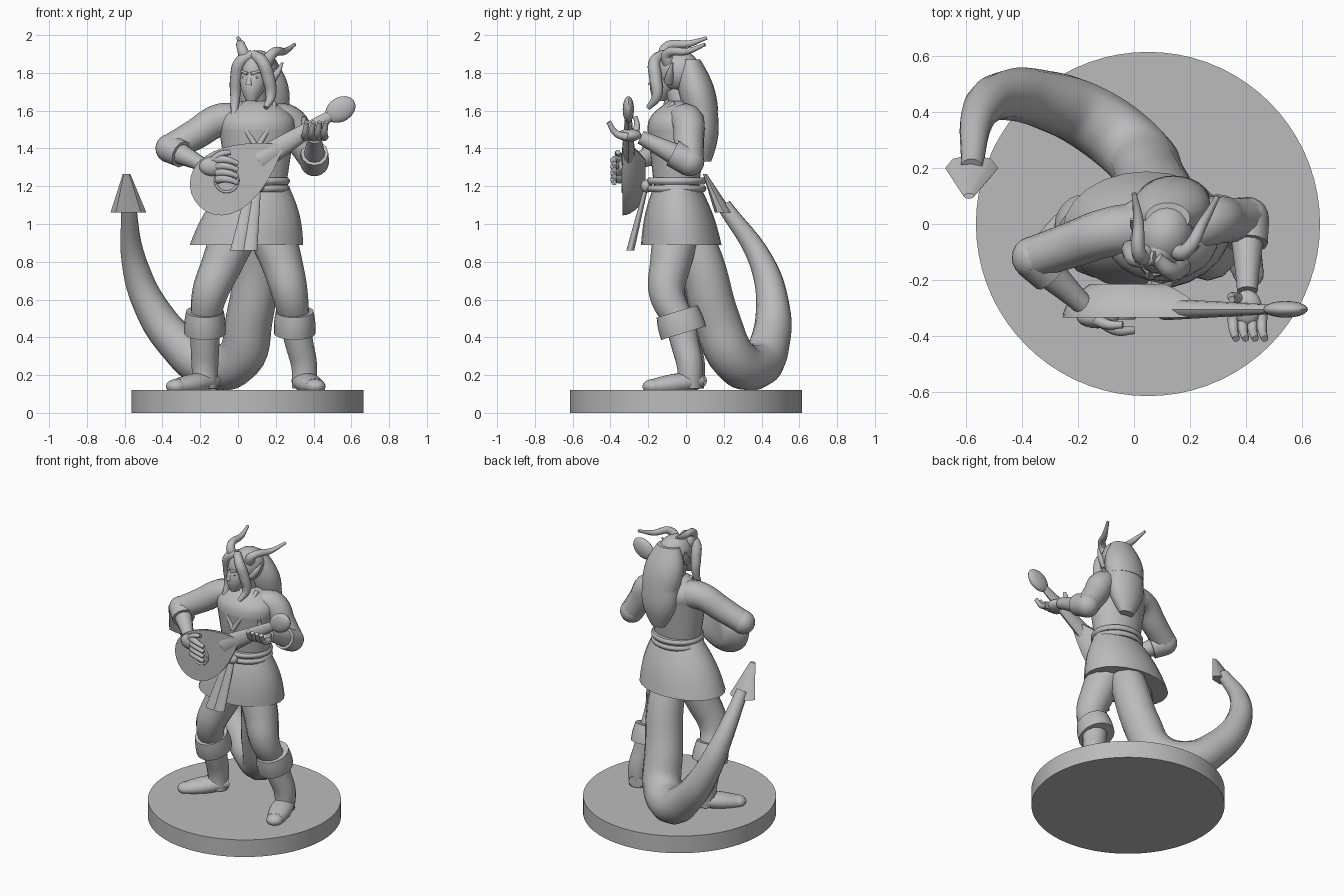
import bpy, bmesh
from math import sin, cos, pi, radians
from mathutils import Matrix, Vector

if "Cube" in bpy.data.objects:
    bpy.data.objects.remove(bpy.data.objects["Cube"])

GREY = (.5, .5, .5, 1)
stone = bpy.data.materials.new("plain grey")
stone.use_nodes = True
stone.diffuse_color = GREY
stone.node_tree.nodes["Principled BSDF"].inputs["Base Color"].default_value = GREY
HERE = Matrix.Identity(4)
parts = []


def finish(name, mesh):
    part = bpy.data.objects.new(name, mesh)
    bpy.context.scene.collection.objects.link(part)
    mesh.materials.clear()
    mesh.materials.append(stone)
    parts.append(part)


def finish_bmesh(name, bm):
    bmesh.ops.recalc_face_normals(bm, faces=bm.faces)
    mesh = bpy.data.meshes.new(name)
    bm.to_mesh(mesh)
    bm.free()
    finish(name, mesh)


def blend(start, end, t):
    return start + (end - start) * t


def place(location, angle, axis):
    return Matrix.Translation(location) @ Matrix.Rotation(radians(angle), 4, axis)


def skin(name, rings, frame=HERE):
    """Bridge matching rings of points and cap both ends."""
    bm = bmesh.new()
    loops = [[bm.verts.new(frame @ Vector(point)) for point in ring] for ring in rings]
    for lower, upper in zip(loops, loops[1:]):
        for i in range(len(lower)):
            bm.faces.new((lower[i - 1], lower[i], upper[i], upper[i - 1]))
    bm.faces.new(loops[0])
    bm.faces.new(loops[-1])
    finish_bmesh(name, bm)


def loft(name, low, high, r_low, r_high, flat=1, swell=0, frame=HERE, sides=24, steps=8):
    """Stack of level ellipses from low to high; flat squeezes the depth."""
    rings = []
    for step in range(steps + 1):
        t = step / steps
        centre = Vector(low).lerp(Vector(high), t)
        r = blend(r_low, r_high, t) + swell * sin(pi * t)
        angles = [2 * pi * i / sides for i in range(sides)]
        rings.append([centre + Vector((r * cos(a), r * flat * sin(a), 0)) for a in angles])
    skin(name, rings, frame)


def tube(name, path, thick, thin, swell=0, frame=HERE):
    """Smooth round tube through a path, tapering from thick to thin."""
    curve = bpy.data.curves.new(name, 'CURVE')
    curve.dimensions = '3D'
    curve.bevel_depth = 1
    curve.bevel_resolution = 4
    curve.resolution_u = 6
    curve.use_fill_caps = True
    spline = curve.splines.new('BEZIER')
    spline.radius_interpolation = 'CARDINAL'
    spline.bezier_points.add(len(path) - 1)
    for i, (knot, point) in enumerate(zip(spline.bezier_points, path)):
        t = i / (len(path) - 1)
        knot.co = frame @ Vector(point)
        knot.radius = blend(thick, thin, t) + swell * sin(pi * t)
        knot.handle_left_type = knot.handle_right_type = 'AUTO'
    guide = bpy.data.objects.new(name + " path", curve)
    bpy.context.scene.collection.objects.link(guide)
    graph = bpy.context.evaluated_depsgraph_get()
    mesh = bpy.data.meshes.new_from_object(guide.evaluated_get(graph))
    bpy.data.objects.remove(guide)
    finish(name, mesh)


def ball(name, location, size, frame=HERE):
    bm = bmesh.new()
    matrix = frame @ Matrix.Translation(location) @ Matrix.Diagonal((*size, 1))
    bmesh.ops.create_uvsphere(bm, u_segments=20, v_segments=12, radius=1, matrix=matrix)
    finish_bmesh(name, bm)


# Round base
loft("base", (.05, 0, 0), (.05, 0, .12), .615, .615, sides=72, steps=1)

# Tunic: body, lapels, skirt, belt and hanging sash
waist, chest, collar = (.1, -.05, 1.2), (.1, -.05, 1.5), (.1, -.03, 1.65)
loft("torso", waist, chest, .155, .2, flat=.77)
loft("shoulders", chest, collar, .2, .08, flat=.77, swell=.045)
loft("skirt", (.045, -.025, .89), (.1, -.05, 1.22), .3, .16, flat=.71, swell=.022)
for z in (1.17, 1.21):
    loft("belt", (.1, -.05, z), (.1, -.05, z + .035), .165, .165, flat=.9, swell=.01)
ball("belt_knot", (.1, -.21, 1.2), (.04, .03, .035))
for x in (0, .06):
    loft("sash_tail", (x, -.295, .86), (x / 2 + .07, -.21, 1.2), .042, .022, flat=.5)
for side in (-1, 1):
    edge = [(.1 + side * across, y, z) for across, y, z in
            ((.09, -.06, 1.64), (.08, -.16, 1.55), (0, -.2, 1.4))]
    tube("lapel", edge, .015, .015)

# Legs with rolled cuffs, boots and feet
legs = {
    "right": ((0, -.03, 1), (-.08, -.07, .8), (-.15, -.09, .63), (-.175, -.03, .48), (-.175, .03), -48),
    "left": ((.16, -.04, 1), (.23, -.08, .8), (.275, -.1, .63), (.3, -.03, .48), (.35, .02), 17),
}
for side, (hip, thigh, knee, calf, foot, turn) in legs.items():
    sole = Vector((*foot, .13))
    ankle = sole + Vector((0, 0, .12))
    tube(side + "_leg", (hip, thigh, knee, calf), .125, .08)
    tube(side + "_boot", (calf, ankle.lerp(calf, .5), ankle, sole), .082, .065)
    loft(side + "_cuff", (0, 0, -.06), (0, 0, .06), .11, .1, flat=1.13, swell=.004,
         frame=place(calf, 17, 'X'))
    ahead = place(sole, turn, 'Z') @ Matrix.Rotation(radians(90), 4, 'X')
    loft(side + "_foot", (0, .04, -.065), (0, .01, .2), .05, .055, flat=.75, swell=.02, frame=ahead)
    ball(side + "_toes", (0, .01, .2), (.055, .04, .06), ahead)

# Long tail with a pointed tip
tail = ((.09, 0, 1), (.1, .08, .8), (.06, .16, .5), (0, .26, .28), (-.16, .38, .25),
        (-.31, .44, .36), (-.46, .46, .56), (-.55, .4, .8), (-.58, .2, 1.1))
tube("tail", tail, .11, .04, swell=.045)
loft("tail_tip", (-.58, .2, 1.06), (-.59, .1, 1.265), .095, .02, flat=.5, sides=8, steps=1)

# Arms with wide sleeves and turned cuffs
arms = {
    "right": ((0, -.02, 1.54), (-.09, -.03, 1.55), (-.36, -.12, 1.4), (-.18, -.29, 1.31)),
    "left": ((.19, -.02, 1.54), (.27, .01, 1.54), (.405, .02, 1.33), (.405, -.24, 1.46)),
}
for side, (inner, shoulder, elbow, wrist) in arms.items():
    elbow, wrist = Vector(elbow), Vector(wrist)
    upper = elbow.lerp(shoulder, .5)
    tube(side + "_sleeve", (inner, shoulder, upper, elbow), .095, .075)
    tube(side + "_forearm", (elbow, elbow.lerp(wrist, .5), wrist), .065, .037)
    tube(side + "_sleeve_cuff", (elbow, elbow.lerp(wrist, .35)), .078, .073)
    ball(side + "_elbow", elbow, (.077, .077, .077))

# Hands: one strumming, one holding the neck
ball("right_palm", (-.13, -.335, 1.305), (.075, .038, .052))
ball("left_palm", (.405, -.3, 1.47), (.052, .065, .033))
for i in range(4):
    z = 1.34 - i * .034
    tube("right_finger", ((-.11, -.35, z), (-.06, -.38, z), (0, -.38, z - .02)), .024, .014)
    x = .355 + i * .034
    tube("left_finger", ((x, -.31, 1.46), (x, -.37, 1.48), (x + .01, -.41, 1.54)), .022, .013)
tube("right_thumb", ((-.14, -.34, 1.33), (-.09, -.36, 1.37), (-.04, -.36, 1.38)), .022, .013)
tube("left_thumb", ((.38, -.27, 1.47), (.35, -.26, 1.53), (.35, -.27, 1.57)), .02, .012)

# Lute: teardrop bowl, sound hole rim, neck and pegbox
lute = place((-.06, -.335, 1.23), -32, 'Y')
turns = [2 * pi * i / 32 for i in range(32)]
bowl = []
for step in range(7):
    t = step / 6
    bowl.append([(blend(.02, .08 + .28 * cos(a), cos(t)), .12 * t,
                  .22 * sin(a) * abs(sin(a / 2)) * cos(t)) for a in turns])
skin("lute_body", bowl, lute)
tube("sound_hole_rim", [(.06 * cos(a), 0, .06 * sin(a)) for a in turns + [0]], .007, .007, frame=lute)
along = lute @ Matrix.Rotation(radians(90), 4, 'Y')
loft("lute_neck", (0, .03, .2), (0, .03, .68), .065, .026, flat=.6, frame=along, sides=12)
ball("pegbox", (.71, .03, 0), (.085, .03, .064), lute)

# Head, turned a little towards its right
head = place((.1, -.065, 1.775), -20, 'Z')
tube("neck", (collar, (.1, -.06, 1.72)), .06, .055)
ball("skull", (0, -.03, .03), (.075, .086, .1), head)
loft("jaw", (0, -.08, -.125), (0, -.035, .02), .028, .074, flat=1.12, swell=.014, frame=head)
loft("nose", (0, -.122, -.04), (0, -.105, .03), .02, .008, flat=1.1, sides=10, frame=head)
ball("mouth", (0, -.112, -.07), (.024, .01, .006), head)
for side in (-1, 1):
    ball("eye", (side * .03, -.106, 0), (.015, .01, .007), head)
    tube("brow", ((side * .01, -.118, .02), (side * .06, -.09, .036)), .009, .006, frame=head)
    tube("ear", ((side * .07, 0, -.02), (side * .11, .02, .03), (side * .13, .04, .08)),
         .028, .006, frame=head)
    lock = ((0, -.06, .125), (side * .06, -.085, .085), (side * .09, -.07, 0),
            (side * .1, -.06, -.1), (side * .09, -.11, side * .04 - .2))
    tube("front_lock", lock, .025, .014, swell=.014, frame=head)

# Long hair and swept-back horns
nape = (.14, .08, 1.6)
ball("hair_cap", (0, .03, .035), (.1, .115, .11), head)
loft("upper_hair", (.12, .02, 1.87), nape, .08, .13, flat=.7, swell=.03)
loft("lower_hair", (.145, .1, 1.33), nape, .05, .13, flat=.67, swell=.03)
tube("right_horn", ((.05, -.1, 1.85), (.02, -.11, 1.93), (.015, .02, 1.955), (0, .11, 1.985)), .036, .009)
tube("left_horn", ((.15, -.09, 1.85), (.18, -.1, 1.9), (.25, .01, 1.915), (.3, .1, 1.95)), .036, .009)

# Smooth shading with crisp edges
bpy.ops.object.select_all(action='DESELECT')
for part in parts:
    part.select_set(True)
bpy.context.view_layer.objects.active = parts[0]
bpy.ops.object.shade_smooth_by_angle(angle=radians(40))
